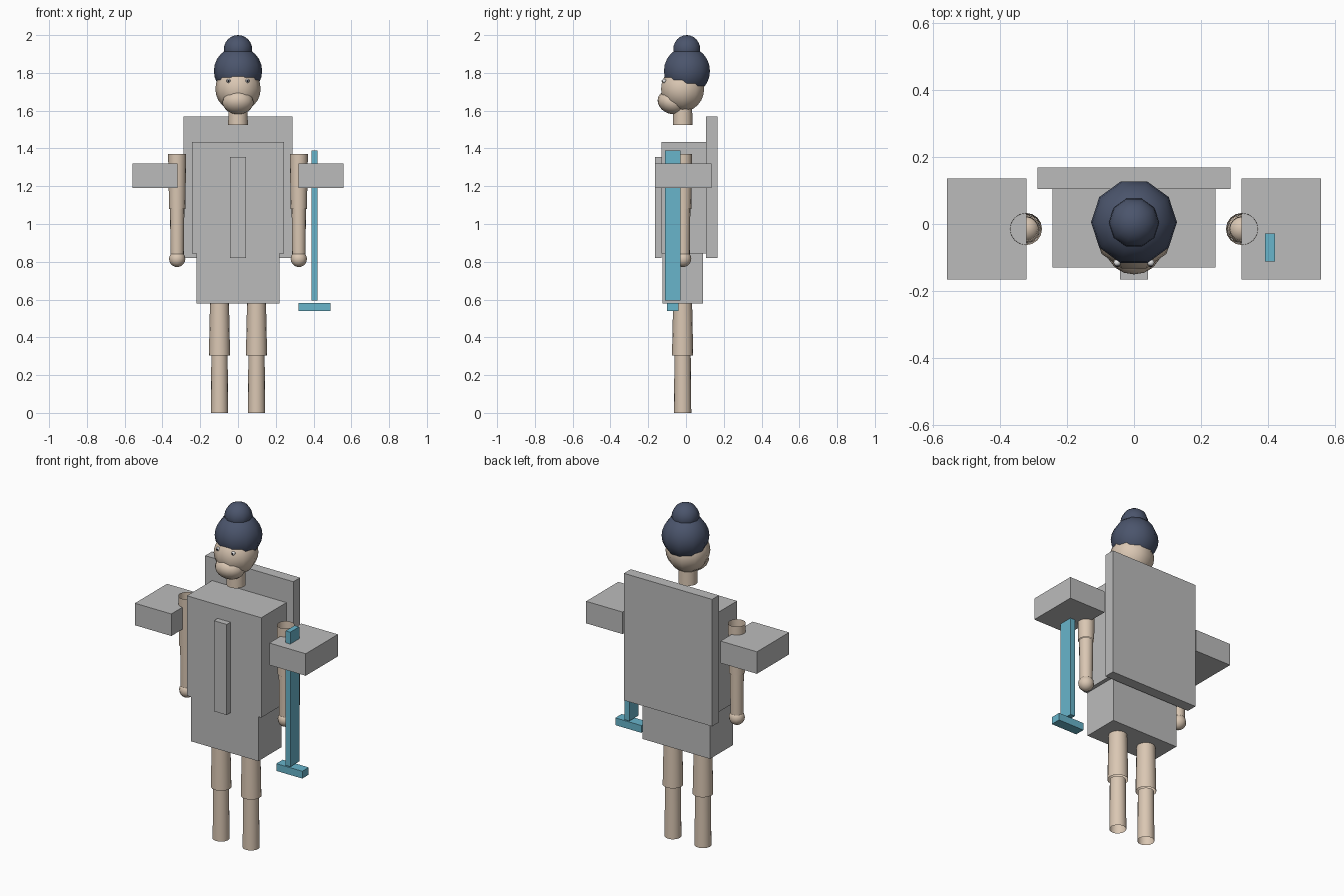
import bpy, bmesh, math
from mathutils import Matrix, Vector

old = bpy.data.objects.get("Cube")
if old:
    bpy.data.objects.remove(old, do_unlink=True)


def material(name, rgb):
    m = bpy.data.materials.new(name)
    m.use_nodes = True
    m.diffuse_color = (*rgb, 1)
    m.node_tree.nodes["Principled BSDF"].inputs["Base Color"].default_value = (*rgb, 1)
    return m


SKIN = material("warm skin", (0.70, 0.57, 0.45))
HAIR = material("navy hair", (0.07, 0.09, 0.15))
CLOTH = material("plain grey", (0.5, 0.5, 0.5))
BLUE = material("staff blue", (0.14, 0.46, 0.6))
WHITE = material("eye white", (0.8, 0.8, 0.8))
DARK = material("pupil dark", (0.02, 0.02, 0.03))


def finish(name, bm, mat, smooth=False):
    mesh = bpy.data.meshes.new(name)
    bmesh.ops.recalc_face_normals(bm, faces=bm.faces)
    for f in bm.faces:
        f.smooth = smooth
    bm.to_mesh(mesh)
    bm.free()
    mesh.materials.append(mat)
    ob = bpy.data.objects.new(name, mesh)
    bpy.context.scene.collection.objects.link(ob)
    return ob


def box(name, mat, x, y, z):
    """Box from its (min, max) span on each axis."""
    bm = bmesh.new()
    bmesh.ops.create_cube(bm, size=1)
    for v in bm.verts:
        v.co = Vector([(s[0] + s[1]) / 2 + c * (s[1] - s[0])
                       for s, c in zip((x, y, z), v.co)])
    return finish(name, bm, mat)


def ball(name, mat, centre, radii, segments=10, rings=12, tilt=0):
    bm = bmesh.new()
    bmesh.ops.create_uvsphere(bm, u_segments=segments, v_segments=rings, radius=1)
    move = (Matrix.Translation(centre) @ Matrix.Rotation(tilt, 4, 'X')
            @ Matrix.Diagonal((*radii, 1)) @ Matrix.Rotation(math.pi / 2, 4, 'Z'))
    bmesh.ops.transform(bm, matrix=move, verts=bm.verts)
    return finish(name, bm, mat, True)


def tube(name, x, y, z0, z1, r0, r1):
    """Open-ended tapered limb section."""
    bm = bmesh.new()
    bmesh.ops.create_cone(bm, cap_ends=False, segments=16, radius1=r0, radius2=r1,
                          depth=z1 - z0, matrix=Matrix.Translation((x, y, (z0 + z1) / 2)))
    return finish(name, bm, SKIN, True)


# Clothing blocks
box("torso", CLOTH, (-0.243, 0.243), (-0.13, 0.105), (0.845, 1.435))
box("back_panel", CLOTH, (-0.288, 0.288), (0.105, 0.168), (0.82, 1.57))
box("front_strip", CLOTH, (-0.042, 0.042), (-0.165, -0.13), (0.82, 1.355))
box("hip_block", CLOTH, (-0.22, 0.22), (-0.125, 0.09), (0.58, 0.845))

# Head
Y = -0.018
tube("neck", 0, Y, 1.525, 1.66, 0.052, 0.05)
ball("head", SKIN, (0, Y, 1.715), (0.12, 0.12, 0.12))
ball("jaw", SKIN, (0, -0.075, 1.645), (0.083, 0.077, 0.062), 16, 12, -0.35)
ball("hair", HAIR, (0, 0.005, 1.81), (0.128, 0.128, 0.128))
ball("hair_bun", HAIR, (0, 0.004, 1.925), (0.075, 0.075, 0.075))

# Limbs, sleeves and eyes on both sides
for side, s in (("left", 1), ("right", -1)):
    arm, leg = s * 0.322, s * 0.098
    tube(side + "_upper_arm", arm, -0.015, 1.08, 1.37, 0.043, 0.048)
    tube(side + "_forearm", arm, -0.015, 0.84, 1.08, 0.035, 0.038)
    ball(side + "_hand", SKIN, (arm, -0.015, 0.815), (0.043, 0.043, 0.043), 12, 10)
    box(side + "_sleeve", CLOTH, sorted((s * 0.32, s * 0.558)), (-0.165, 0.135), (1.19, 1.32))
    tube(side + "_thigh", leg, Y, 0.305, 0.6, 0.056, 0.05)
    tube(side + "_shin", leg, Y, 0, 0.305, 0.046, 0.043)
    ball(side + "_eye", WHITE, (s * 0.05, -0.115, 1.758), (0.011, 0.011, 0.011), 10, 8)
    ball(side + "_pupil", DARK, (s * 0.05, -0.123, 1.758), (0.006, 0.006, 0.006), 8, 6)

# Staff with crosspiece
box("staff", BLUE, (0.39, 0.42), (-0.112, -0.028), (0.595, 1.39))
box("staff_foot", BLUE, (0.32, 0.49), (-0.1, -0.04), (0.54, 0.583))
